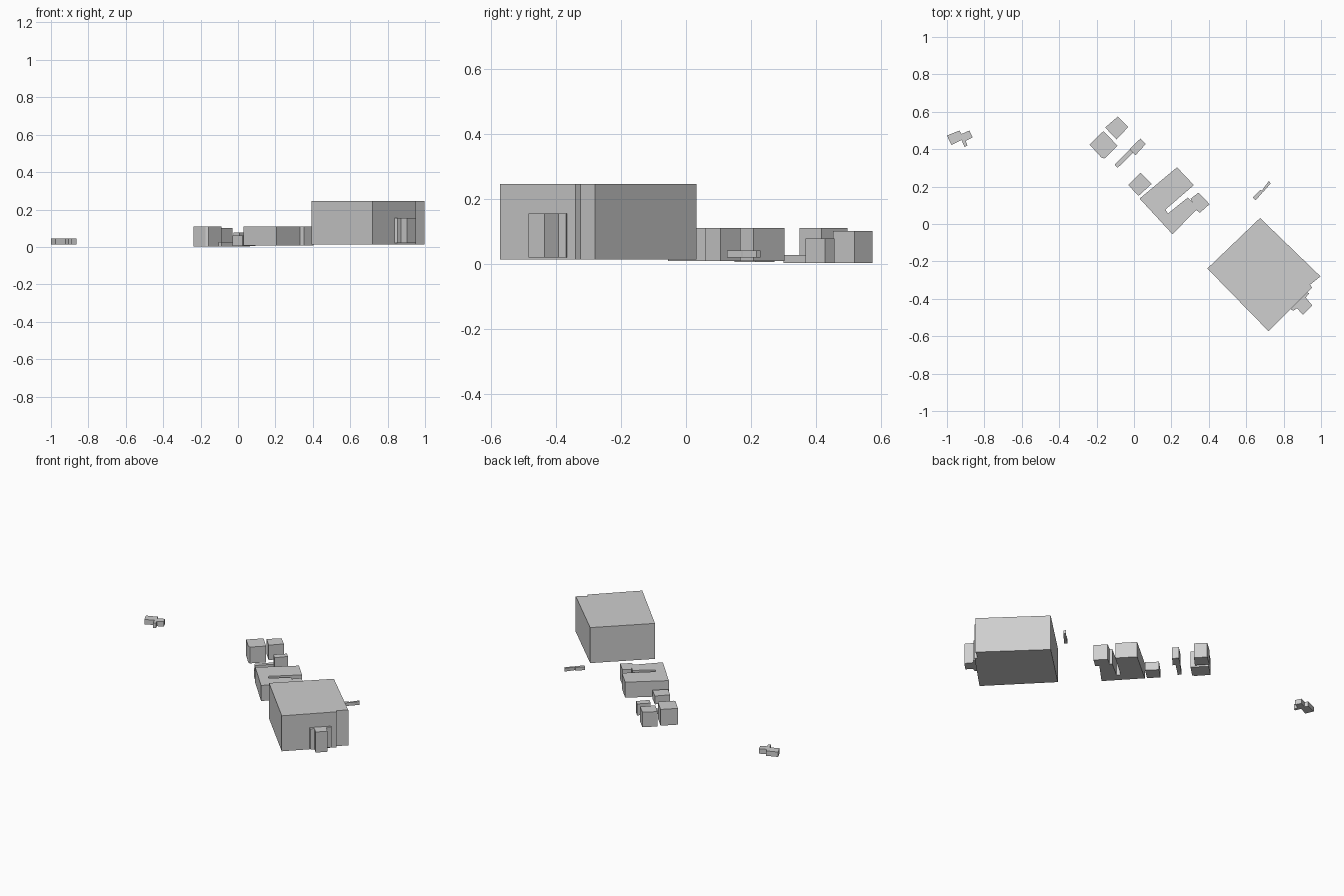
import bpy
import bmesh

grey = bpy.data.materials.new("light grey")
grey.diffuse_color = (0.62, 0.62, 0.62, 1)


def block(name, z0, z1, outline):
    """Extrude a flat footprint from z0 up to z1."""
    bm = bmesh.new()
    base = bm.faces.new([bm.verts.new((x, y, z0)) for x, y in outline])
    top = bmesh.ops.extrude_face_region(bm, geom=[base], use_keep_orig=True)
    verts = [g for g in top["geom"] if isinstance(g, bmesh.types.BMVert)]
    bmesh.ops.translate(bm, vec=(0, 0, z1 - z0), verts=verts)
    bmesh.ops.recalc_face_normals(bm, faces=bm.faces)
    mesh = bpy.data.meshes.new(name)
    bm.to_mesh(mesh)
    bm.free()
    mesh.materials.append(grey)
    obj = bpy.data.objects.new(name, mesh)
    bpy.context.collection.objects.link(obj)


# Large warehouse with a stepped corner
block("warehouse", 0.013, 0.246, [
    (0.674, 0.032), (0.997, -0.28), (0.941, -0.325), (0.953, -0.34),
    (0.719, -0.573), (0.392, -0.238)])

# Low annex against the warehouse wall
block("warehouse_annex", 0.02, 0.155, [
    (0.937, -0.37), (0.918, -0.393), (0.953, -0.435), (0.903, -0.485),
    (0.871, -0.45), (0.853, -0.464), (0.837, -0.455), (0.925, -0.366)])

# Hall with a narrow courtyard slot
block("hall", 0.008, 0.11, [
    (0.23, 0.303), (0.32, 0.208), (0.168, 0.077), (0.182, 0.056),
    (0.288, 0.142), (0.312, 0.118), (0.303, 0.135), (0.345, 0.168),
    (0.404, 0.106), (0.352, 0.06), (0.332, 0.075), (0.206, -0.055),
    (0.03, 0.136)])

# Small house beside the hall
block("small_house", 0.005, 0.06, [
    (0.035, 0.273), (0.094, 0.214), (0.024, 0.15), (-0.03, 0.208)])

# Narrow house with a low wing
block("narrow_house", 0.003, 0.078, [
    (0.035, 0.457), (0.063, 0.428), (0.008, 0.368), (-0.024, 0.401)])
block("low_wing", 0.003, 0.027, [
    (-0.022, 0.4), (-0.104, 0.318), (-0.088, 0.3), (-0.003, 0.382)])

# Pair of square houses
block("left_house", 0.003, 0.11, [
    (-0.163, 0.497), (-0.088, 0.418), (-0.158, 0.35), (-0.174, 0.355),
    (-0.238, 0.425)])
block("right_house", 0.003, 0.101, [
    (-0.086, 0.575), (-0.03, 0.519), (-0.094, 0.452), (-0.154, 0.516)])

# Thin shed
block("thin_shed", 0.02, 0.041, [
    (0.634, 0.142), (0.676, 0.182), (0.682, 0.177), (0.721, 0.23),
    (0.731, 0.217), (0.694, 0.175), (0.688, 0.17), (0.65, 0.126)])

# Remote cottage with a porch
block("remote_cottage", 0.013, 0.045, [
    (-1.0, 0.473), (-0.933, 0.5), (-0.922, 0.481), (-0.88, 0.5),
    (-0.863, 0.463), (-0.9, 0.444), (-0.89, 0.42), (-0.906, 0.412),
    (-0.922, 0.449), (-0.976, 0.422)])
